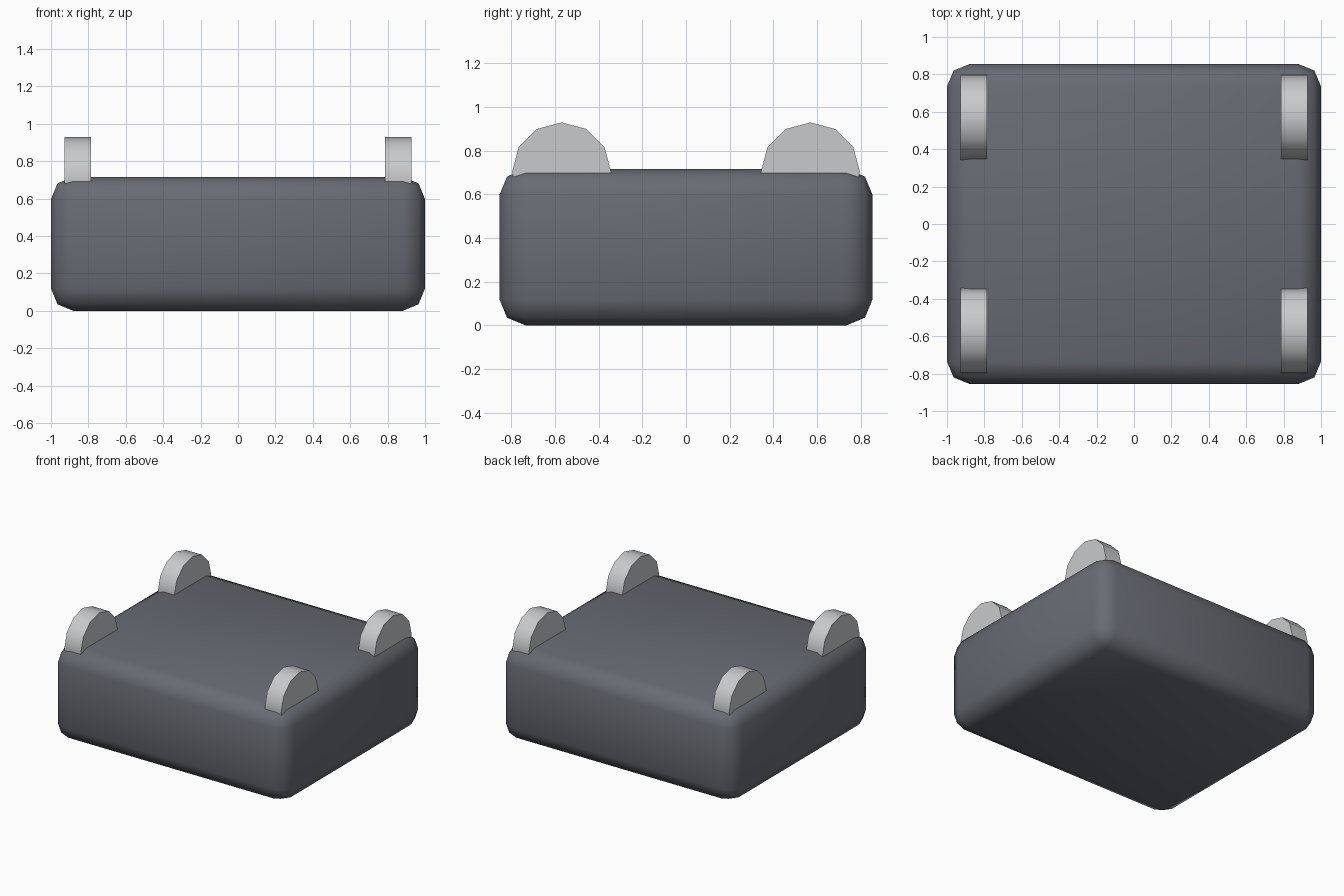
import bpy
import math

cube = bpy.data.objects.get("Cube")
if cube:
    bpy.data.objects.remove(cube, do_unlink=True)


def make_material(name, rgb):
    mat = bpy.data.materials.new(name)
    mat.use_nodes = True
    colour = (*rgb, 1.0)
    mat.diffuse_color = colour
    mat.node_tree.nodes["Principled BSDF"].inputs["Base Color"].default_value = colour
    return mat


dark_slate = make_material("dark slate", (0.14, 0.147, 0.175))
light_grey = make_material("light grey", (0.58, 0.59, 0.60))

# Rounded body block
WIDTH, DEPTH, HEIGHT = 2.0, 1.71, 0.717
bpy.ops.mesh.primitive_cube_add(size=1, location=(0, 0, HEIGHT / 2))
body = bpy.context.object
body.name = "body"
body.scale = (WIDTH, DEPTH, HEIGHT)
bpy.ops.object.transform_apply(location=False, rotation=False, scale=True)
bevel = body.modifiers.new("rounded edges", 'BEVEL')
bevel.width = 0.12
bevel.segments = 2
bpy.ops.object.modifier_apply(modifier=bevel.name)
bpy.ops.object.shade_smooth()
body.data.materials.append(dark_slate)

# Four half-sunk discs at the top corners
for y_name, y_side in (("front", -1), ("back", 1)):
    for x_name, x_side in (("right", -1), ("left", 1)):
        bpy.ops.mesh.primitive_cylinder_add(
            vertices=12, radius=0.227, depth=0.14,
            location=(x_side * 0.857, y_side * 0.57, 0.703),
            rotation=(0, math.pi / 2, 0))
        disc = bpy.context.object
        disc.name = f"{y_name}_{x_name}_disc"
        bpy.ops.object.shade_smooth_by_angle(angle=math.radians(40))
        disc.data.materials.append(light_grey)
